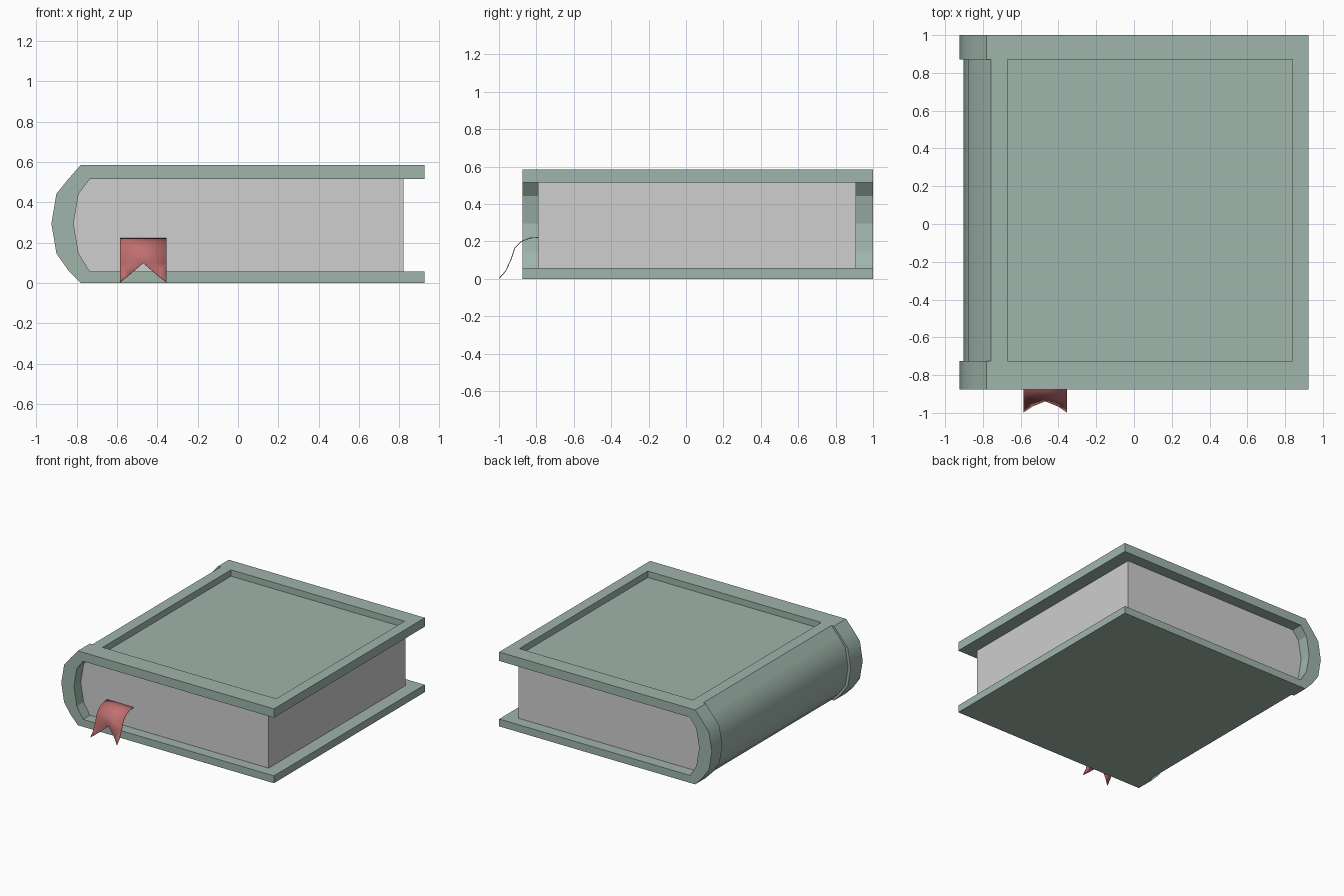
import bpy, bmesh
from mathutils import Vector

if "Cube" in bpy.data.objects:
    bpy.data.objects.remove(bpy.data.objects["Cube"])


def material(name, colour):
    m = bpy.data.materials.new(name)
    m.use_nodes = True
    m.diffuse_color = (*colour, 1)
    m.node_tree.nodes["Principled BSDF"].inputs["Base Color"].default_value = (*colour, 1)
    return m


GREEN = material("sage green cloth", (0.35, 0.46, 0.41))
PAPER = material("grey paper", (0.62, 0.62, 0.62))
RED = material("faded red ribbon", (0.53, 0.16, 0.16))

HEIGHT, TOP_IN, BOTTOM_IN = 0.585, 0.515, 0.058
FRONT, BACK, HINGE, EDGE = -0.875, 1.0, -0.73, 0.925


def finish(name, bm, mat, smooth_rule=None):
    bmesh.ops.recalc_face_normals(bm, faces=bm.faces)
    bm.normal_update()
    for f in bm.faces:
        f.smooth = bool(smooth_rule and smooth_rule(f))
    mesh = bpy.data.meshes.new(name)
    bm.to_mesh(mesh)
    bm.free()
    mesh.materials.append(mat)
    ob = bpy.data.objects.new(name, mesh)
    bpy.context.collection.objects.link(ob)
    return ob


def prism(name, profile, y0, y1, mat, smooth_rule=None):
    """Extrude an (x, z) outline along y."""
    bm = bmesh.new()
    face = bm.faces.new([bm.verts.new((x, y0, z)) for x, z in profile])
    out = bmesh.ops.extrude_face_region(bm, geom=[face], use_keep_orig=True)["geom"]
    bmesh.ops.translate(bm, vec=(0, y1 - y0, 0),
                        verts=[g for g in out if isinstance(g, bmesh.types.BMVert)])
    return finish(name, bm, mat, smooth_rule)


def box(x0, x1, y0, y1, z0, z1):
    bm = bmesh.new()
    bmesh.ops.create_cube(bm, size=1)
    for v in bm.verts:
        v.co = ((x0 + x1) / 2 + v.co.x * (x1 - x0),
                (y0 + y1) / 2 + v.co.y * (y1 - y0),
                (z0 + z1) / 2 + v.co.z * (z1 - z0))
    return bm


# Bottom cover board
finish("bottom_cover", box(HINGE, EDGE, FRONT, BACK, 0, BOTTOM_IN), GREEN)

# Top cover board with a sunken panel
bm = box(HINGE, EDGE, FRONT, BACK, TOP_IN, HEIGHT)
bm.normal_update()
panel = max(bm.faces, key=lambda f: f.calc_center_median().z)
bmesh.ops.inset_region(bm, faces=[panel], thickness=0.05)
for v in panel.verts:
    v.co.x = -0.67 if v.co.x < 0 else 0.84
    v.co.y = -0.725 if v.co.y < 0 else 0.87
floor = bmesh.ops.extrude_discrete_faces(bm, faces=[panel])["faces"][0]
bmesh.ops.translate(bm, verts=floor.verts, vec=(0, 0, -0.05))
finish("top_cover", bm, GREEN)

# Spine: rounded C section, with raised bands at both ends
outer = [(-0.78, HEIGHT), (-0.84, 0.517), (-0.90, 0.443), (-0.925, 0.295),
         (-0.90, 0.147), (-0.84, 0.062), (-0.78, 0)]
inner = [(-0.735, TOP_IN), (-0.79, 0.443), (-0.815, 0.295), (-0.79, 0.147), (-0.735, BOTTOM_IN)]


def spine(name, shift, y0, y1):
    back = [(x + shift, z) for x, z in outer]
    outline = ([(HINGE, HEIGHT)] + back + [(HINGE, 0), (HINGE, BOTTOM_IN)]
               + inner[::-1] + [(HINGE, TOP_IN)])
    prism(name, outline, y0, y1, GREEN, lambda f: f.normal.x < -0.1)


spine("spine_front_band", 0, FRONT, -0.725)
spine("spine_middle", 0.022, -0.725, 0.87)
spine("spine_back_band", 0, 0.87, BACK)

# Page block fills the hollow of the spine
prism("pages", inner + [(0.82, BOTTOM_IN), (0.82, TOP_IN)], -0.79, 0.91, PAPER)

# Ribbon bookmark: curved strip with a swallowtail end
LEFT, RIGHT = -0.355, -0.585
MID = (LEFT + RIGHT) / 2
path = [(-0.77, 0.222), (-0.835, 0.218), (-0.88, 0.2), (-0.915, 0.165), (-0.937, 0.1)]
bm = bmesh.new()
rows = [[bm.verts.new((x, y, z)) for x in (RIGHT, MID, LEFT)] for y, z in path]
for a, b in zip(rows, rows[1:]):
    for i in range(2):
        bm.faces.new((a[i], a[i + 1], b[i + 1], b[i]))
notch = rows[-1][1]
for side, x in ((0, RIGHT), (2, LEFT)):
    knee = bm.verts.new((x, -0.965, 0.04))
    cut = bm.verts.new((x * 0.6 + MID * 0.4, -0.965, 0.04))
    tip = bm.verts.new((x, -0.997, 0.004))
    bm.faces.new((rows[-1][side], notch, cut, knee))
    bm.faces.new((knee, cut, tip))
ribbon = finish("ribbon_bookmark", bm, RED, lambda f: True)
thick = ribbon.modifiers.new("thickness", "SOLIDIFY")
thick.thickness = 0.004
thick.offset = 0
